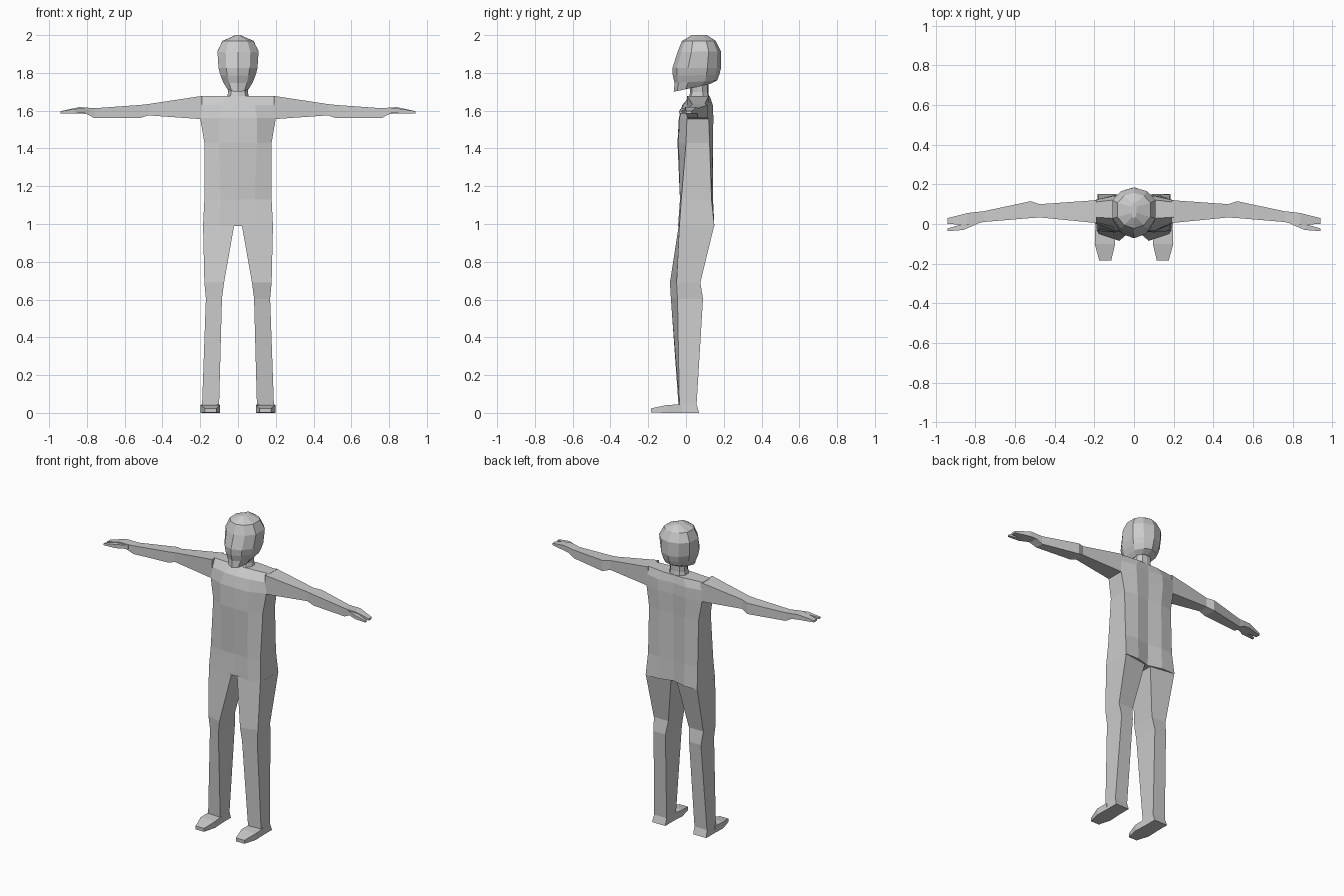
import bpy
import bmesh

grey = bpy.data.materials.new("plain_grey")
grey.diffuse_color = (0.6, 0.6, 0.6, 1)


def loft(name, rings, mirror=False):
    """Skin a closed, flat-shaded tube through rings of 3D points."""
    bm = bmesh.new()
    loops = [[bm.verts.new(p) for p in ring] for ring in rings]
    n = len(loops[0])
    for a, b in zip(loops, loops[1:]):
        for i in range(n):
            j = (i + 1) % n
            bm.faces.new((a[i], a[j], b[j], b[i]))
    bm.faces.new(loops[0])
    bm.faces.new(loops[-1])
    bmesh.ops.recalc_face_normals(bm, faces=bm.faces)
    mesh = bpy.data.meshes.new(name)
    bm.to_mesh(mesh)
    bm.free()
    mesh.materials.append(grey)
    obj = bpy.data.objects.new(name, mesh)
    bpy.context.collection.objects.link(obj)
    if mirror:
        obj.modifiers.new("mirror", 'MIRROR')
    return obj


def full_ring(half, z):
    """Complete a half outline that runs from front centre to back centre."""
    left = [(-x, y) for x, y in half[-2:0:-1]]
    return [(x, y, z) for x, y in half + left]


def x_ring(x, zb, zt, yf, yb):
    return [(x, yf, zb), (x, yb, zb), (x, yb, zt), (x, yf, zt)]


def y_ring(y, xi, xo, zb, zt):
    return [(xi, y, zb), (xo, y, zb), (xo, y, zt), (xi, y, zt)]


# Torso: height, then centre front, mid front, outer front, outer back, mid back, centre back
torso = [
    (0.99, [(0, -.035), (.10, -.042), (.185, -.035), (.185, .15), (.09, .15), (0, .125)]),
    (1.13, [(0, -.032), (.09, -.032), (.178, -.025), (.178, .135), (.09, .143), (0, .128)]),
    (1.43, [(0, -.045), (.10, -.040), (.178, .00), (.178, .125), (.09, .142), (0, .13)]),
    (1.56, [(0, -.038), (.10, -.035), (.20, .005), (.20, .12), (.10, .145), (0, .135)]),
    (1.63, [(0, -.020), (.09, -.015), (.20, .010), (.20, .12), (.10, .142), (0, .132)]),
    (1.678, [(0, .02), (.06, .025), (.20, .035), (.20, .11), (.07, .125), (0, .125)]),
]
loft("torso", [full_ring(half, z) for z, half in torso])

# Neck
neck = [(1.65, .062, .012, .125), (1.70, .052, .022, .118), (1.78, .055, .015, .12)]
loft("neck", [full_ring([(0, f), (w * .7, f + .01), (w, f + .04), (w, b - .03),
                         (w * .6, b - .005), (0, b)], z) for z, w, f, b in neck])

# Head: front height, back height, half width, front y, back y
head = [
    (1.700, 1.742, .056, -.065, .130),
    (1.745, 1.760, .078, -.060, .165),
    (1.785, 1.790, .093, -.070, .176),
    (1.825, 1.825, .103, -.072, .185),
    (1.910, 1.915, .109, -.045, .184),
    (1.968, 1.970, .083, -.022, .157),
    (2.000, 2.000, .012, .030, .110),
]
rings = []
for zf, zb, w, f, b in head:
    d = b - f
    half = [(0, f), (.6 * w, f + .09 * d), (w, f + .32 * d),
            (w, f + .72 * d), (.6 * w, b - .08 * d), (0, b)]
    rings.append([(x, y, zf + (zb - zf) * (y - f) / d)
                  for x, y, _ in full_ring(half, 0)])
loft("head", rings)

# Arms and palms: x, bottom, top, front, back
arm = [
    (.19, 1.555, 1.678, .005, .12),
    (.475, 1.575, 1.635, .033, .10),
    (.52, 1.560, 1.630, .030, .115),
    (.76, 1.560, 1.613, .010, .064),
    (.80, 1.582, 1.616, .000, .060),
    (.84, 1.586, 1.619, -.004, .055),
    (.94, 1.585, 1.597, .000, .030),
]
loft("arm", [x_ring(*r) for r in arm], mirror=True)

# Thumbs
thumb = [(.79, 1.588, 1.612, .000, .03), (.86, 1.586, 1.610, -.030, .000),
         (.94, 1.586, 1.597, -.036, -.022)]
loft("thumb", [x_ring(*r) for r in thumb], mirror=True)

# Legs: height, inner x, outer x, inner front, outer front, outer back, inner back
leg = [
    (.995, .020, .185, -.038, -.035, .15, .125),
    (.69, .074, .178, -.085, -.050, .076, .076),
    (.605, .085, .170, -.080, -.045, .09, .09),
    (.045, .100, .190, -.040, -.035, .056, .056),
    (.00, .100, .195, -.035, -.035, .07, .07),
]
loft("leg", [[(xi, fi, z), (xo, fo, z), (xo, bo, z), (xi, bi, z)]
             for z, xi, xo, fi, fo, bo, bi in leg], mirror=True)

# Feet: y, inner x, outer x, bottom, top
foot = [(-.02, .10, .195, 0, .045), (-.10, .095, .198, 0, .042),
        (-.185, .115, .175, .002, .024)]
loft("foot", [y_ring(*r) for r in foot], mirror=True)
